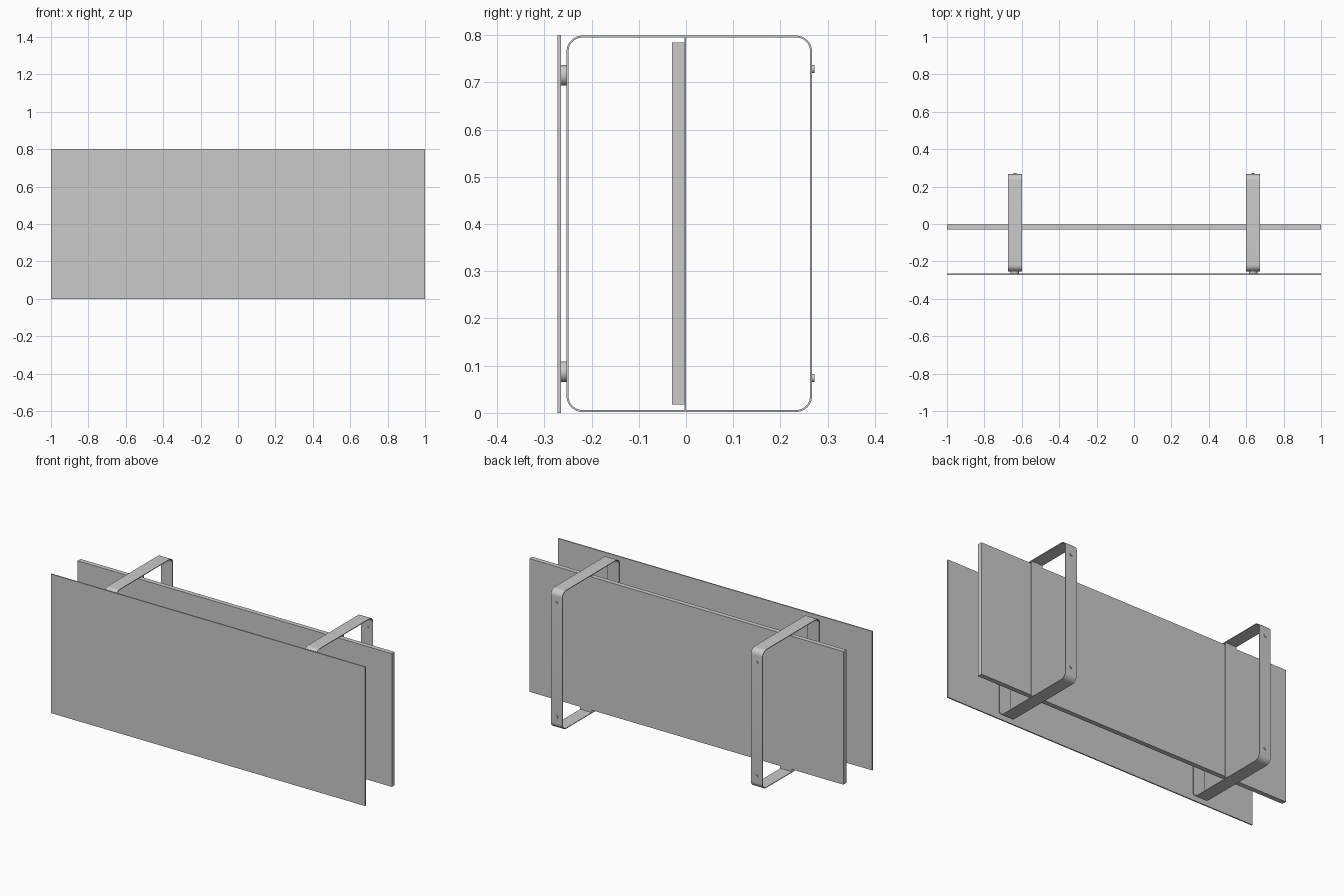
import bpy, bmesh, math

if "Cube" in bpy.data.objects:
    bpy.data.objects.remove(bpy.data.objects["Cube"])


def finish(name, bm, smooth=False):
    bmesh.ops.recalc_face_normals(bm, faces=bm.faces)
    me = bpy.data.meshes.new(name)
    bm.to_mesh(me)
    bm.free()
    ob = bpy.data.objects.new(name, me)
    bpy.context.collection.objects.link(ob)
    if smooth:
        bpy.ops.object.select_all(action='DESELECT')
        ob.select_set(True)
        bpy.context.view_layer.objects.active = ob
        bpy.ops.object.shade_smooth_by_angle(angle=math.radians(30))
    return ob


def box(name, x, y, z):
    bm = bmesh.new()
    bmesh.ops.create_cube(bm, size=1)
    for v in bm.verts:
        v.co = [lo + (c + 0.5) * (hi - lo) for c, (lo, hi) in zip(v.co, (x, y, z))]
    return finish(name, bm)


def disc(name, x, z, y0, y1, r):
    # cylinder lying along y
    n = 32
    bm = bmesh.new()
    ring = [bm.verts.new((x + r * math.cos(2 * math.pi * i / n), y0,
                          z + r * math.sin(2 * math.pi * i / n))) for i in range(n)]
    face = bm.faces.new(ring)
    ext = bmesh.ops.extrude_face_region(bm, geom=[face], use_keep_orig=True)
    for v in ext['geom']:
        if isinstance(v, bmesh.types.BMVert):
            v.co.y = y1
    return finish(name, bm, True)


def rounded_rect(y0, y1, z0, z1, r, seg=10):
    corners = [(y1 - r, z1 - r), (y0 + r, z1 - r), (y0 + r, z0 + r), (y1 - r, z0 + r)]
    return [(cy + r * math.cos(a), cz + r * math.sin(a))
            for k, (cy, cz) in enumerate(corners)
            for a in [(k + i / seg) * math.pi / 2 for i in range(seg + 1)]]


def loop_band(name, x0, x1):
    # flat bar bent to a rounded rectangle
    t = 0.004
    outer = rounded_rect(-0.253, 0.267, 0.002, 0.799, 0.034)
    inner = rounded_rect(-0.253 + t, 0.267 - t, 0.002 + t, 0.799 - t, 0.034 - t)
    bm = bmesh.new()
    rings = [[bm.verts.new((x, y, z)) for y, z in prof]
             for x, prof in ((x0, outer), (x1, outer), (x1, inner), (x0, inner))]
    n = len(outer)
    for k in range(4):
        a, b = rings[k], rings[(k + 1) % 4]
        for i in range(n):
            j = (i + 1) % n
            bm.faces.new((a[i], a[j], b[j], b[i]))
    return finish(name, bm, True)


# large flat panels
box("front_panel", (-1, 1), (-0.272, -0.265), (0, 0.8))
box("middle_panel", (-1, 1), (-0.03, -0.003), (0.018, 0.784))

for side, cx in (("left", -0.637), ("right", 0.637)):
    # bracket loop with its central upright strip
    loop_band(side + "_bracket_loop", cx - 0.037, cx + 0.037)
    box(side + "_bracket_strip", (cx - 0.037, cx + 0.037), (-0.003, 0.0), (0.005, 0.796))
    # spacers behind the front panel, small bolts at the back
    for level, zs, zb in (("lower", 0.087, 0.074), ("upper", 0.715, 0.728)):
        disc(f"{side}_{level}_spacer", cx, zs, -0.265, -0.2525, 0.022)
        disc(f"{side}_{level}_bolt", cx, zb, 0.2625, 0.272, 0.0085)
